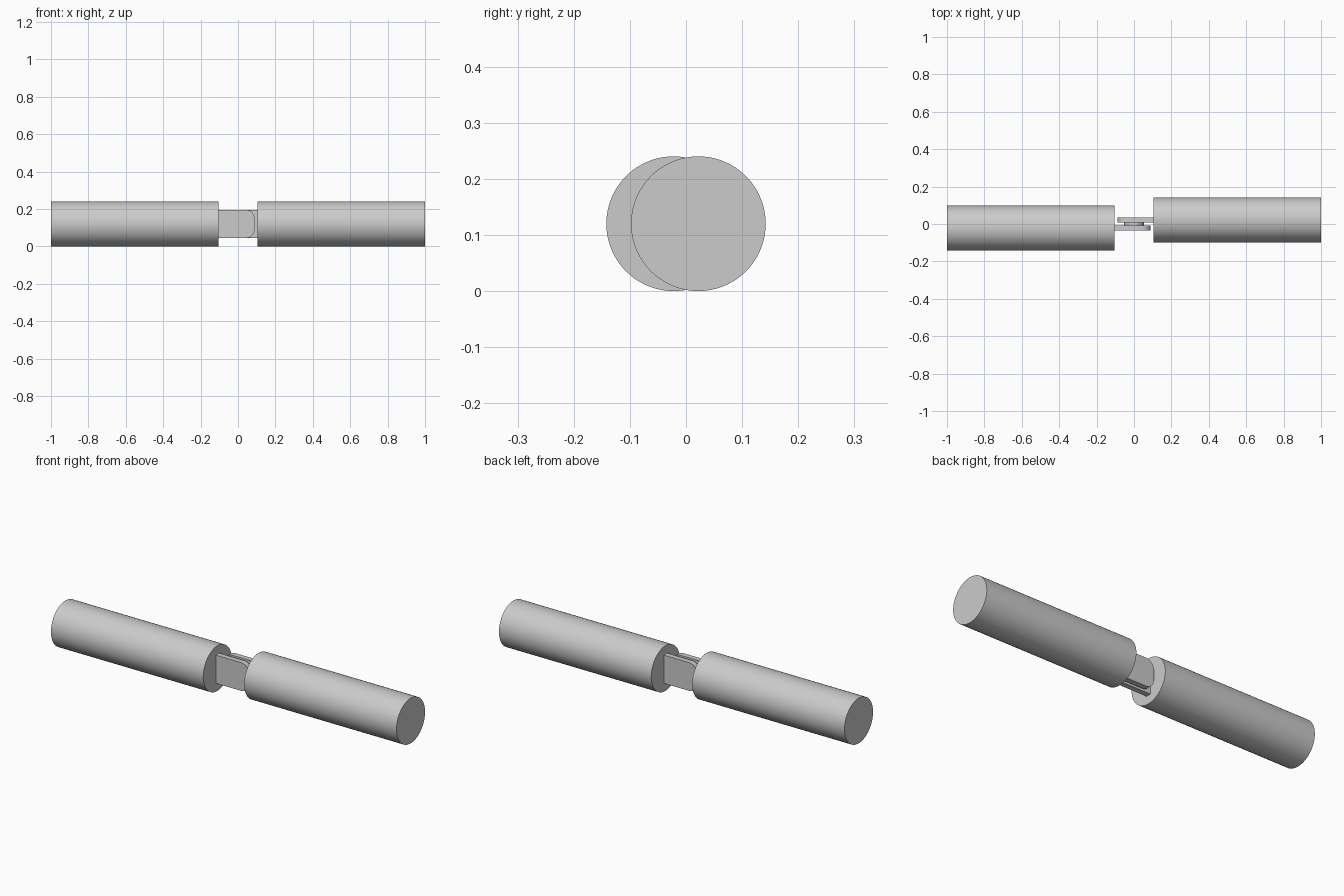
import bpy, bmesh, math

if "Cube" in bpy.data.objects:
    bpy.data.objects.remove(bpy.data.objects["Cube"])

ZC = 0.12          # height of the shared axis
OFF = 0.022        # sideways offset of each half


def cylinder(name, radius, depth, loc, rot, verts):
    bpy.ops.mesh.primitive_cylinder_add(vertices=verts, radius=radius, depth=depth,
                                        location=loc, rotation=rot)
    ob = bpy.context.object
    ob.name = name
    bpy.ops.object.shade_smooth_by_angle(angle=math.radians(30))
    return ob


def tongue(name, side):
    # Flat plate with two rounded corners at its free end, extruded along y
    x0, x1, h, r, t, n = -0.107, 0.088, 0.075, 0.045, 0.028, 10
    prof = [(x0, h), (x0, -h)]
    for cz, start in ((-h + r, -90), (h - r, 0)):
        for i in range(n + 1):
            a = math.radians(start + 90 * i / n)
            prof.append((x1 - r + r * math.cos(a), cz + r * math.sin(a)))
    bm = bmesh.new()
    face = bm.faces.new([bm.verts.new((x, -t / 2, z)) for x, z in prof])
    ext = bmesh.ops.extrude_face_region(bm, geom=[face])
    moved = [v for v in ext["geom"] if isinstance(v, bmesh.types.BMVert)]
    bmesh.ops.translate(bm, verts=moved, vec=(0, t, 0))
    bmesh.ops.recalc_face_normals(bm, faces=bm.faces)
    me = bpy.data.meshes.new(name)
    bm.to_mesh(me)
    bm.free()
    ob = bpy.data.objects.new(name, me)
    bpy.context.collection.objects.link(ob)
    ob.location = (0, side * OFF, ZC)
    ob.rotation_euler = (0, 0, math.pi if side > 0 else 0)
    bpy.ops.object.select_all(action='DESELECT')
    ob.select_set(True)
    bpy.context.view_layer.objects.active = ob
    bpy.ops.object.shade_smooth_by_angle(angle=math.radians(30))


# Two rods, each with a hinge tongue
for label, side in (("left", -1), ("right", 1)):
    cylinder(label + "_rod", 0.12, 0.895, (side * 0.5525, side * OFF, ZC),
             (0, math.pi / 2, 0), 96)
    tongue(label + "_hinge_tongue", side)

# Pivot disc between the tongues
cylinder("pivot_pin", 0.053, 0.03, (0, 0, ZC), (math.pi / 2, 0, 0), 48)
